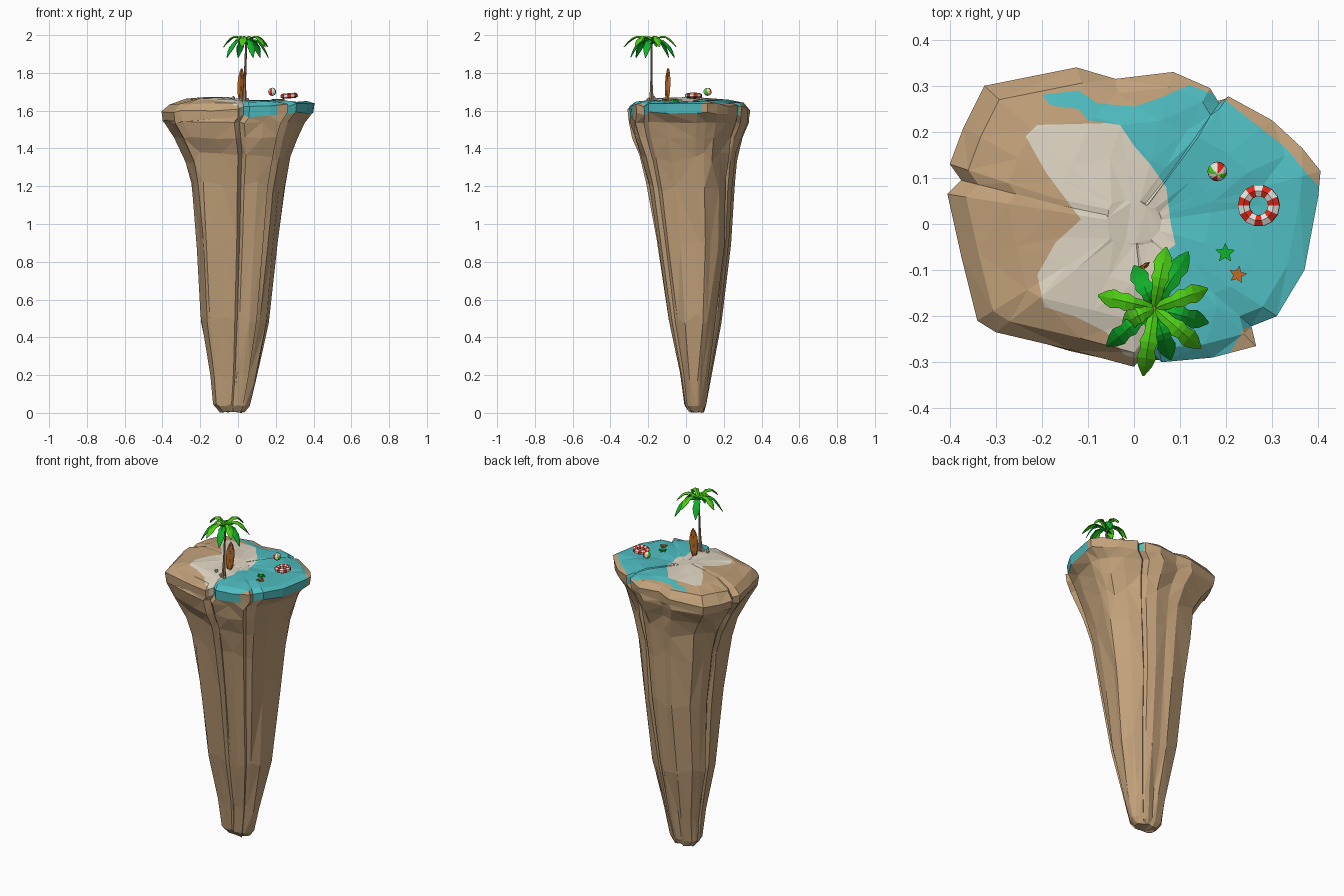
import bpy, bmesh, math, random
from mathutils import Vector, Matrix
from mathutils.bvhtree import BVHTree

if "Cube" in bpy.data.objects:
    bpy.data.objects.remove(bpy.data.objects["Cube"])

random.seed(4)


def mat(name, r, g, b):
    def lin(c):
        c /= 255
        return c / 12.92 if c <= 0.04045 else ((c + 0.055) / 1.055) ** 2.4
    m = bpy.data.materials.new(name)
    m.diffuse_color = (lin(r), lin(g), lin(b), 1)
    m.use_nodes = True
    m.node_tree.nodes["Principled BSDF"].inputs["Base Color"].default_value = m.diffuse_color
    return m


ROCK = mat("rock tan", 194, 161, 122)
SAND = mat("pale sand", 222, 213, 194)
WATER = mat("water teal", 79, 189, 193)
LIME = mat("leaf light green", 76, 205, 20)
GREEN = mat("leaf green", 16, 180, 42)
RED = mat("red", 225, 40, 22)
WHITE = mat("white", 240, 238, 234)
ORANGE = mat("orange brown", 192, 108, 34)
BROWN = mat("trunk brown", 146, 118, 94)


def make(name, bm, mats):
    me = bpy.data.meshes.new(name)
    bm.to_mesh(me)
    bm.free()
    for m in mats:
        me.materials.append(m)
    ob = bpy.data.objects.new(name, me)
    bpy.context.collection.objects.link(ob)
    return ob


def loft(bm, rings):
    vr = [[bm.verts.new(p) for p in r] for r in rings]
    n = len(vr[0])
    for a, b in zip(vr, vr[1:]):
        for i in range(n):
            j = (i + 1) % n
            bm.faces.new((a[i], a[j], b[j], b[i]))
    bm.faces.new(vr[0][::-1])
    bm.faces.new(vr[-1])


def inside(p, poly):
    hit = False
    for (x1, y1), (x2, y2) in zip(poly, poly[1:] + poly[:1]):
        if (y1 > p.y) != (y2 > p.y) and p.x < (x2 - x1) * (p.y - y1) / (y2 - y1) + x1:
            hit = not hit
    return hit


# Rock: rim outline seen from above, with three cracks
RIM = [(.40, .06), (.405, .115), (.365, .165), (.30, .225), (.205, .277), (.185, .262),
       (.165, .295), (.085, .33), (-.04, .315), (-.125, .34), (-.325, .30), (-.37, .21),
       (-.40, .13), (-.375, .095), (-.405, .065), (-.375, -.07), (-.34, -.21), (-.30, -.235),
       (-.13, -.275), (0, -.31), (.03, -.272), (.06, -.30), (.17, -.29), (.265, -.265),
       (.255, -.222), (.31, -.20), (.37, -.10)]
# Column levels: z, xmin, xmax, ymin, ymax
LEVELS = [(0, -.095, .035, .015, .095), (.035, -.13, .062, -.01, .108), (.2, -.145, .098, -.035, .135),
          (.5, -.196, .162, -.095, .186), (.9, -.22, .207, -.16, .24), (1.2, -.252, .245, -.207, .257),
          (1.35, -.28, .28, -.245, .277), (1.45, -.335, .315, -.285, .302), (1.53, -.39, .35, -.308, .33)]
rings = []
for k, (z, x0, x1, y0, y1) in enumerate(LEVELS):
    ring = []
    for x, y in RIM:
        s = random.uniform(.965, 1.02)
        u, v = s * x / .405, s * (y - .015) / .325
        dz = random.uniform(-.03, .03) if 2 <= k <= 6 else random.uniform(0, .012)
        ring.append(((x0 + x1) / 2 + u * (x1 - x0) / 2, (y0 + y1) / 2 + v * (y1 - y0) / 2, z + dz))
    rings.append(ring)
rings[0][3] = (*rings[0][3][:2], 0)
for f, dz in ((.985, -.045), (1, 0)):
    rings.append([(x * f, y * f, 1.612 + dz + .06 * x + random.uniform(-.008, .008)) for x, y in RIM])
for f, z, tilt, j in ((.9, 1.641, .015, .006), (.68, 1.656, -.02, .006), (.42, 1.661, -.025, .004),
                      (.15, 1.66, -.03, .002)):
    rings.append([(x * f, y * f, z + tilt * x + random.uniform(-j, j)) for x, y in RIM])

bm = bmesh.new()
loft(bm, rings)
bmesh.ops.triangulate(bm, faces=bm.faces[:])
bm.normal_update()

# Shoreline shapes, cut into the top faces
SEA = [(-.20, .28), (-.18, .257), (-.12, .25), (-.10, .225), (-.03, .215), (0, .17), (.035, .13),
       (.07, .08), (.08, 0), (.09, -.045), (.055, -.07), (.065, -.14), (.03, -.22), (.03, -.35),
       (.19, -.31), (.24, -.225), (.42, -.25), (.43, .05), (.375, .11), (.33, .165), (.19, .275),
       (.12, .302), (.06, .275), (0, .255), (-.08, .262), (-.12, .29)]
BEACH = [(-.21, .215), (-.235, .19), (-.19, .11), (-.115, .01), (-.17, -.04), (-.21, -.11),
         (-.195, -.18), (-.13, -.20), (-.06, -.235), (-.02, -.285), (.04, -.30), (.12, -.1),
         (.12, .05), (-.02, .22)]


def is_top(f):
    c = f.calc_center_median()
    return c.z > 1.573 + .06 * c.x


for poly in (SEA, BEACH):
    for (ax, ay), (bx, by) in zip(poly, poly[1:] + poly[:1]):
        geom = set()
        for f in bm.faces:
            xs, ys = [v.co.x for v in f.verts], [v.co.y for v in f.verts]
            if is_top(f) and max(xs) >= min(ax, bx) and min(xs) <= max(ax, bx) \
                    and max(ys) >= min(ay, by) and min(ys) <= max(ay, by):
                geom.update([f], f.edges, f.verts)
        if geom:
            bmesh.ops.bisect_plane(bm, geom=list(geom), dist=1e-5, plane_co=(ax, ay, 0),
                                   plane_no=(by - ay, ax - bx, 0))
for f in bm.faces:
    c = f.calc_center_median()
    if is_top(f):
        f.material_index = 2 if inside(c, SEA) else 1 if inside(c, BEACH) else 0
ground = BVHTree.FromBMesh(bm)
make("rock_island", bm, [ROCK, SAND, WATER])


def ground_z(x, y):
    return ground.ray_cast(Vector((x, y, 3)), Vector((0, 0, -1)))[0].z


# Palm trunk
bm = bmesh.new()
rings = []
for i in range(6):
    t = i / 5
    r = .0058 + .010 * (1 - t) ** 5
    rings.append([(.032 + .012 * t + r * math.cos(a * math.tau / 6),
                   -.183 + r * math.sin(a * math.tau / 6), 1.645 + .325 * t) for a in range(6)])
loft(bm, rings)
make("palm_trunk", bm, [BROWN])

# Palm leaves: folded, serrated blades; upper ones arch out, lower ones hang
TIPS = [(.02, -.33), (-.06, -.265), (-.078, -.155), (.0, -.09), (.07, -.05), (.118, -.06),
        (.16, -.14), (.162, -.215), (.145, -.27), (.08, -.295), (-.025, -.215)]
BLADE = [(0, 0, .006), (.22, .018, .013), (.36, .026, .013), (.5, .028, .020), (.6, .024, .016),
         (.74, .013, .021), (.86, -.004, .015), (1, -.03, .002)]
for i, (tx, ty) in enumerate(TIPS):
    d = Vector((tx - .044, ty + .183, 0))
    side = Vector((-d.y, d.x, 0)).normalized()
    upper = i % 2 == 0
    bm = bmesh.new()
    rows = []
    for t, z, w in BLADE:
        drop = 0 if upper else .045 * t * t
        c = Vector((.044, -.183, 1.968 if upper else 1.957)) + d * t + Vector((0, 0, z - drop))
        low = Vector((0, 0, -.4 * w))
        rows.append([bm.verts.new(p) for p in (c + side * w + low, c, c - side * w + low)])
    for a, b in zip(rows, rows[1:]):
        for k in (0, 1):
            bm.faces.new((a[k], b[k], b[k + 1], a[k + 1])).normal_update()
    bm.normal_update()
    if sum(f.normal.z for f in bm.faces) < 0:
        bmesh.ops.reverse_faces(bm, faces=bm.faces[:])
    leaf = make("palm_leaf_%d" % (i + 1), bm, [LIME if upper else GREEN])
    leaf.modifiers.new("thickness", "SOLIDIFY").thickness = .003

# Pebbles at the palm foot
for i, (x, y, r) in enumerate(((-.025, -.17, .011), (.015, -.185, .010), (.05, -.2, .010))):
    bm = bmesh.new()
    bmesh.ops.create_icosphere(bm, subdivisions=1, radius=r,
                               matrix=Matrix.Translation((x, y, ground_z(x, y) + .006)))
    make("pebble_%d" % (i + 1), bm, [SAND])

# Surfboard standing in the sand, with a dark centre stripe
OUTLINE = [(-.08, .012), (-.05, .020), (0, .0235), (.04, .0205), (.07, .012), (.085, .002)]
place = Matrix.Translation((.016, -.097, 1.738)) @ Matrix.Rotation(math.radians(38), 4, 'Z') \
    @ Matrix.Rotation(math.radians(3), 4, 'Y')
for name, scale, thick, m in (("surfboard", 1, .005, ORANGE), ("surfboard_stripe", .12, .0062, BROWN)):
    bm = bmesh.new()
    loft(bm, [[(-w * scale, 0, z), (-w * scale * .6, -thick, z), (w * scale * .6, -thick, z),
               (w * scale, 0, z), (w * scale * .6, thick, z), (-w * scale * .6, thick, z)]
              for z, w in OUTLINE])
    bm.transform(place)
    make(name, bm, [m])

# Beach ball, coloured by wedge
bm = bmesh.new()
bmesh.ops.create_uvsphere(bm, u_segments=16, v_segments=8, radius=.0215)
for f in bm.faces:
    c = f.calc_center_median()
    f.material_index = (0, 1, 0, 2)[int((math.atan2(c.y, c.x) % math.tau) / math.tau * 8) % 4]
bm.transform(Matrix.Translation((.181, .114, 1.70)) @ Matrix.Rotation(.3, 4, 'X'))
make("beach_ball", bm, [WHITE, RED, LIME])

# Swim ring with alternating bands
bm = bmesh.new()
N, M = 14, 6
grid = []
for a in range(N):
    ca, sa = math.cos(a * math.tau / N), math.sin(a * math.tau / N)
    grid.append([])
    for b in range(M):
        t = (b + .5) * math.tau / M
        r = .033 + .0145 * math.cos(t)
        grid[-1].append(bm.verts.new((r * ca, r * sa, .014 * math.sin(t))))
for a in range(N):
    for b in range(M):
        p, q = grid[a], grid[(a + 1) % N]
        f = bm.faces.new((p[b], q[b], q[(b + 1) % M], p[(b + 1) % M]))
        f.material_index = a % 2
bm.transform(Matrix.Translation((.271, .04, 1.679)) @ Matrix.Rotation(-.07, 4, 'Y'))
make("swim_ring", bm, [RED, WHITE])

# Starfish: flat five-pointed plates
for name, x, y, r, turn, m in (("green_starfish", .198, -.063, .022, .3, GREEN),
                               ("orange_starfish", .225, -.11, .020, .1, ORANGE)):
    bm = bmesh.new()
    z = ground_z(x, y)
    loft(bm, [[(x + r * (1 if k % 2 == 0 else .48) * math.cos(turn + k * math.tau / 10),
                y + r * (1 if k % 2 == 0 else .48) * math.sin(turn + k * math.tau / 10), h)
               for k in range(10)] for h in (z - .002, z + .008)])
    make(name, bm, [m])
